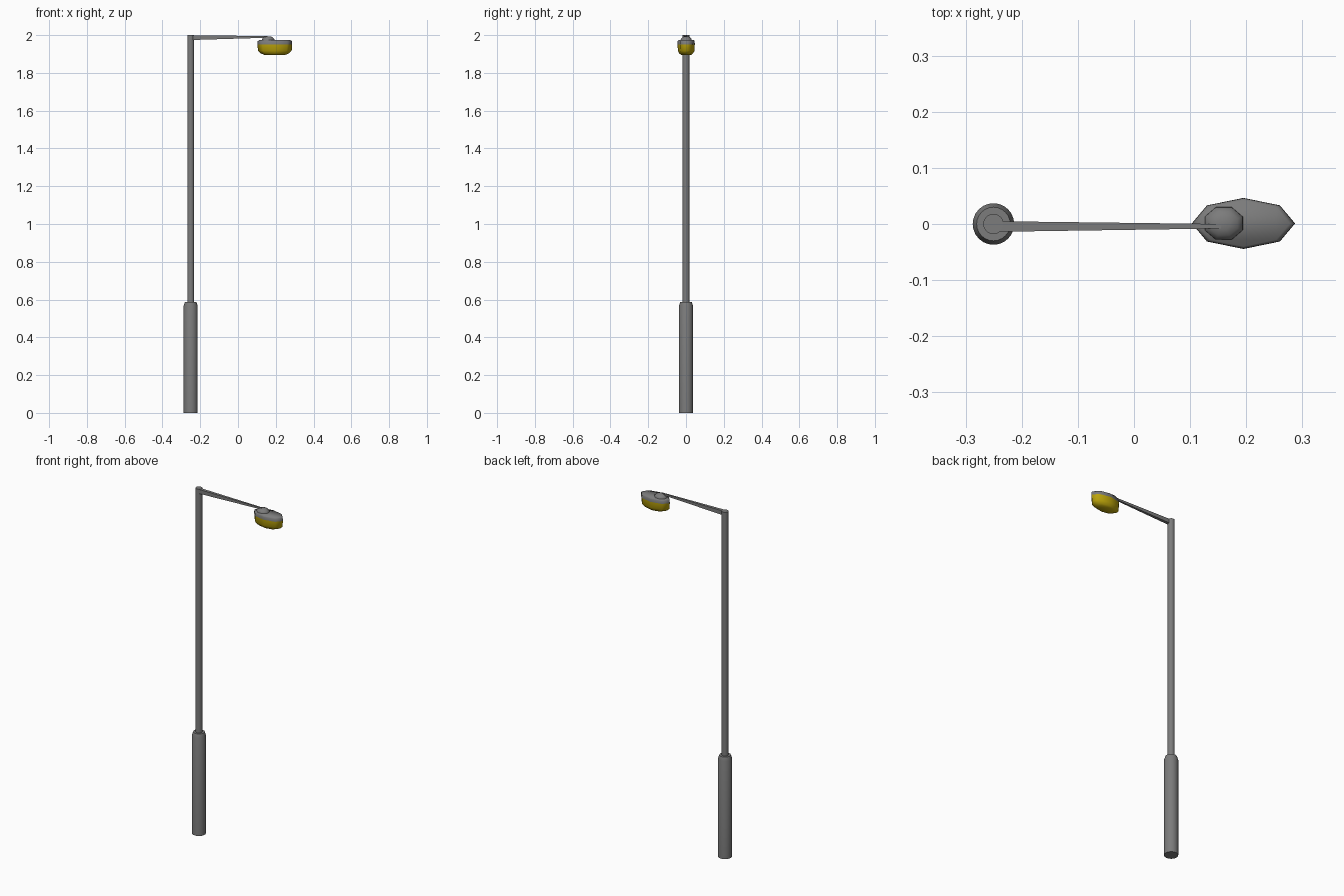
import bpy, bmesh, math

if "Cube" in bpy.data.objects:
    bpy.data.objects.remove(bpy.data.objects["Cube"])

GREY = (0.2, 0.2, 0.2, 1)
YELLOW = (0.5, 0.37, 0.003, 1)


def finish(name, bm, angle=40, color=GREY):
    bmesh.ops.recalc_face_normals(bm, faces=bm.faces)
    mesh = bpy.data.meshes.new(name)
    bm.to_mesh(mesh)
    bm.free()
    obj = bpy.data.objects.new(name, mesh)
    bpy.context.collection.objects.link(obj)
    mat_name = "yellow_glass" if color == YELLOW else "dark_grey"
    mat = bpy.data.materials.get(mat_name) or bpy.data.materials.new(mat_name)
    mat.diffuse_color = color
    mat.use_nodes = True
    mat.node_tree.nodes["Principled BSDF"].inputs["Base Color"].default_value = mat.diffuse_color
    mesh.materials.append(mat)
    bpy.ops.object.select_all(action='DESELECT')
    bpy.context.view_layer.objects.active = obj
    obj.select_set(True)
    bpy.ops.object.shade_smooth_by_angle(angle=math.radians(angle))
    return obj


def loft(name, rings, sides, turn=0, angle=40, color=GREY):
    """Stack elliptical rings given as (cx, cy, z, rx, ry)."""
    bm = bmesh.new()
    loops = []
    for cx, cy, z, rx, ry in rings:
        angles = [turn + 2 * math.pi * i / sides for i in range(sides)]
        loops.append([bm.verts.new((cx + rx * math.cos(a), cy + ry * math.sin(a), z))
                      for a in angles])
    for a, b in zip(loops, loops[1:]):
        for i in range(sides):
            j = (i + 1) % sides
            bm.faces.new((a[i], a[j], b[j], b[i]))
    bm.faces.new(loops[0][::-1])
    bm.faces.new(loops[-1])
    return finish(name, bm, angle, color)


PX = -0.2505

# Thick base sleeve with a chamfered top
loft("base_sleeve", [(PX, 0, z, r, r) for z, r in
                     [(0, 0.037), (0.567, 0.037), (0.588, 0.030)]], 24)

# Slim pole
loft("pole", [(PX, 0, z, 0.018, 0.018) for z in (0.57, 2.0)], 24)

# Tapered rectangular arm
bm = bmesh.new()
ends = []
for x, y0, y1, z0, z1 in [(PX, -0.014, 0.005, 1.974, 1.999),
                          (0.155, -0.008, 0.0, 1.986, 1.995)]:
    ends.append([bm.verts.new(c) for c in
                 [(x, y0, z0), (x, y1, z0), (x, y1, z1), (x, y0, z1)]])
for i in range(4):
    j = (i + 1) % 4
    bm.faces.new((ends[0][i], ends[0][j], ends[1][j], ends[1][i]))
bm.faces.new(ends[0])
bm.faces.new(ends[1])
finish("arm", bm, 30)

# Eight-sided knob joining arm and lamp
k = 1 / math.cos(math.pi / 8)
loft("knob", [(0.16, 0.001, z, 0.035 * s * k, 0.030 * s * k) for z, s in
              [(1.965, 1.0), (1.979, 0.95), (1.988, 0.7), (1.993, 0.35)]],
     8, math.pi / 8, 60)

# Lamp lid and yellow glass bowl, both eight-sided and softly shaded
HX, HY = 0.195, 0.001
loft("lamp_lid", [(HX, HY, z, 0.092 * s, 0.0455 * s) for z, s in
                  [(1.951, 1.0), (1.967, 0.99), (1.974, 0.9)]], 8, 0, 85)
loft("lamp_glass", [(HX, HY, z, 0.092 * s, 0.0455 * s) for z, s in
                    [(1.896, 0.62), (1.903, 0.80), (1.917, 0.97), (1.951, 1.0)]],
     8, 0, 85, YELLOW)
